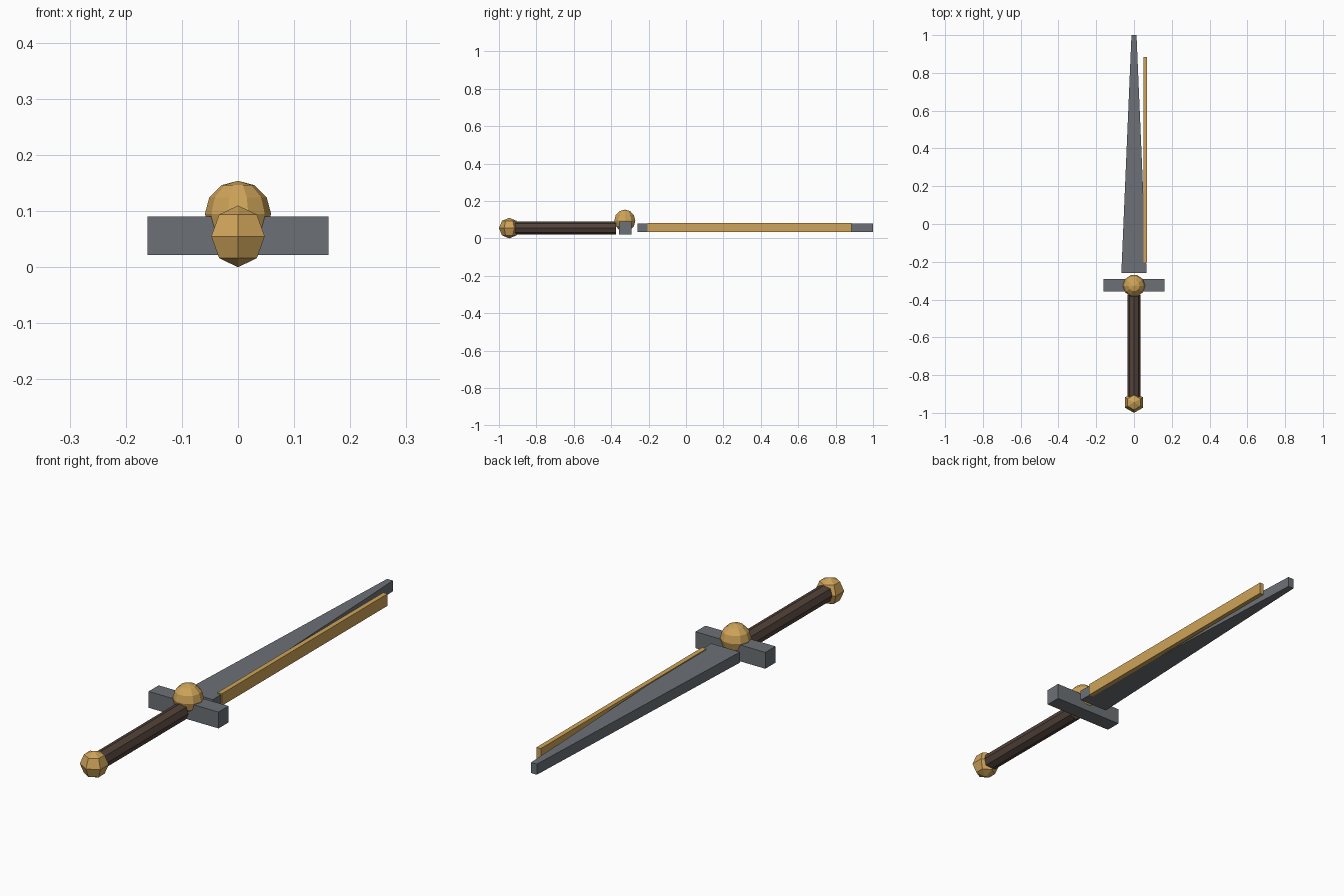
import bpy
import math

if "Cube" in bpy.data.objects:
    bpy.data.objects.remove(bpy.data.objects["Cube"])

MID = 0.056  # height of the sword's long axis


def material(name, rgb):
    m = bpy.data.materials.new(name)
    m.diffuse_color = (*rgb, 1)
    m.use_nodes = True
    m.node_tree.nodes["Principled BSDF"].inputs["Base Color"].default_value = m.diffuse_color
    return m


steel = material("steel", (0.15, 0.165, 0.18))
gold = material("gold", (0.62, 0.37, 0.10))
leather = material("leather", (0.085, 0.055, 0.042))


def finish(name, mat):
    ob = bpy.context.object
    ob.name = name
    ob.data.materials.append(mat)
    return ob


def box(name, mat, x, y, z):
    """Box from (min, max) ranges."""
    bpy.ops.mesh.primitive_cube_add(size=1)
    ob = finish(name, mat)
    for v in ob.data.vertices:
        v.co = [r[0] + (c + 0.5) * (r[1] - r[0]) for c, r in zip(v.co, (x, y, z))]
    return ob


def ball(name, segments, rings, radius, loc, turn=0):
    bpy.ops.mesh.primitive_uv_sphere_add(segments=segments, ring_count=rings, radius=radius,
                                         location=loc, rotation=(0, 0, turn))
    return finish(name, gold)


# Blade, narrowed towards the tip
blade = box("blade", steel, (-0.067, 0.067), (-0.26, 1.0), (MID - 0.021, MID + 0.023))
for v in blade.data.vertices:
    if v.co.y > 0:
        v.co.x *= 0.2

# Gold strip beside the right edge only
box("edge_strip", gold, (0.049, 0.069), (-0.205, 0.885), (0.033, 0.083))

# Crossguard with a round boss on top
box("crossguard", steel, (-0.161, 0.161), (-0.358, -0.292), (0.022, 0.09))
ball("guard_boss", 10, 6, 0.059, (0, -0.327, 0.095), math.pi / 2)

# Eight-sided grip
bpy.ops.mesh.primitive_cylinder_add(vertices=8, radius=0.035, depth=0.555,
                                    location=(0, -0.6525, MID),
                                    rotation=(math.pi / 2, 0, 0))
finish("grip", leather)

# Faceted pommel
ball("pommel", 6, 4, 0.055, (0, -0.945, 0.055))
